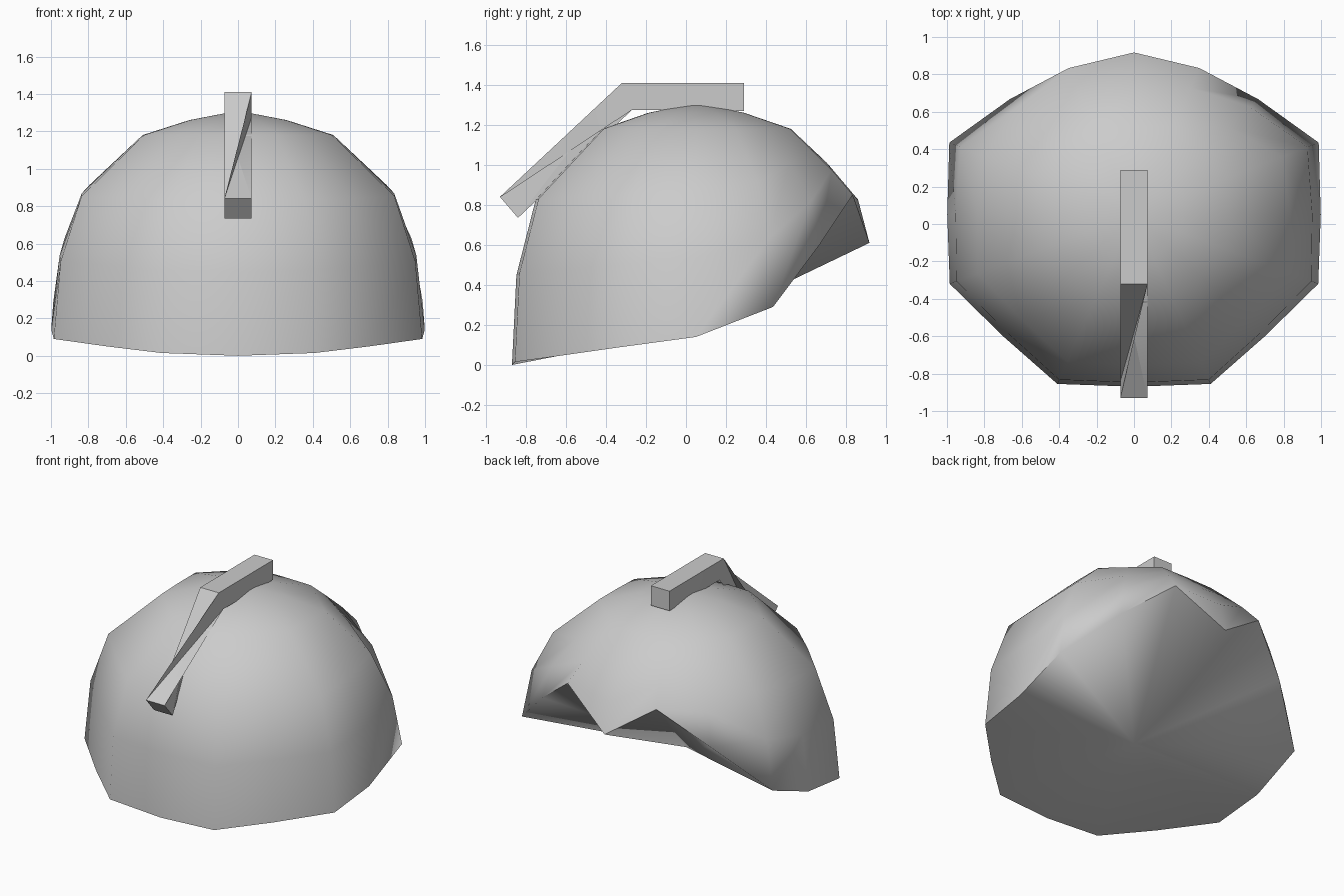
import bpy, bmesh

if "Cube" in bpy.data.objects:
    bpy.data.objects.remove(bpy.data.objects["Cube"])

def build(name, verts, faces, angle):
    me = bpy.data.meshes.new(name)
    me.from_pydata(verts, [], faces)
    bm = bmesh.new()
    bm.from_mesh(me)
    bmesh.ops.recalc_face_normals(bm, faces=bm.faces)
    bm.to_mesh(me)
    bm.free()
    ob = bpy.data.objects.new(name, me)
    bpy.context.collection.objects.link(ob)
    bpy.ops.object.select_all(action='DESELECT')
    ob.select_set(True)
    bpy.context.view_layer.objects.active = ob
    bpy.ops.object.shade_smooth_by_angle(angle=angle)
    return ob

# Dome plan outline (x, y about the crown) and rim height, back to front, right half
half = [(0, .93, .61), (.41, .92, .85), (.71, .66, .60), (1.0, .39, .29),
        (1.0, 0, .14), (.985, -.37, .09), (.70, -.65, .05), (.41, -.905, .015),
        (0, -.92, 0)]
outline = half + [(-x, y, z) for x, y, z in half[-2:0:-1]]
profile = [(1.31, 0), (1.26, .26), (1.18, .51), (1.0, .715), (.83, .87),
           (.46, .975), (.12, 1.0), (0, 1.0)]
CY = .05

def spread(z):
    for (z0, f0), (z1, f1) in zip(profile, profile[1:]):
        if z >= z1:
            return f0 + (f1 - f0) * (z0 - z) / (z0 - z1)
    return 1.0

# Dome: crown, rings down to the uneven rim, and a fan closing the underside
n = len(outline)
rows = [None, None, 0, .3, .62, 1]
verts = [(0, CY, 1.31)]
for k in range(1, len(rows)):
    for x, y, rim in outline:
        z = 1.26 if k == 1 else 1.18 + (rim - 1.18) * rows[k]
        f = spread(z)
        verts.append((x * f, CY + y * f, z))
verts.append((0, 0, .17))
last = len(verts) - 1
faces = []
for i in range(n):
    j = (i + 1) % n
    faces.append((0, 1 + i, 1 + j))
    for k in range(len(rows) - 2):
        a, b = 1 + k * n, 1 + (k + 1) * n
        faces.append((a + i, b + i, b + j, a + j))
    faces.append((last, last - n + i, last - n + j))
build("dome", verts, faces, 1.4)

# Top strap: flat bar, then a sloping part twisted half a turn
W = .073
sections = [((.29, 1.41), (.29, 1.27)), ((-.32, 1.41), (-.27, 1.275)),
            ((-.93, .84), (-.84, .735))]
sv = []
for (ty, tz), (by, bz) in sections:
    sv += [(-W, ty, tz), (W, ty, tz), (W, by, bz), (-W, by, bz)]
sf = [(0, 1, 2, 3), (8, 9, 10, 11)]
for i in range(4):
    j = (i + 1) % 4
    sf.append((i, j, 4 + j, 4 + i))
    p, q = 8 + (i + 3) % 4, 8 + (i + 2) % 4
    sf += [(4 + i, 4 + j, p), (4 + i, p, q)]
build("top_strap", sv, sf, .7)
